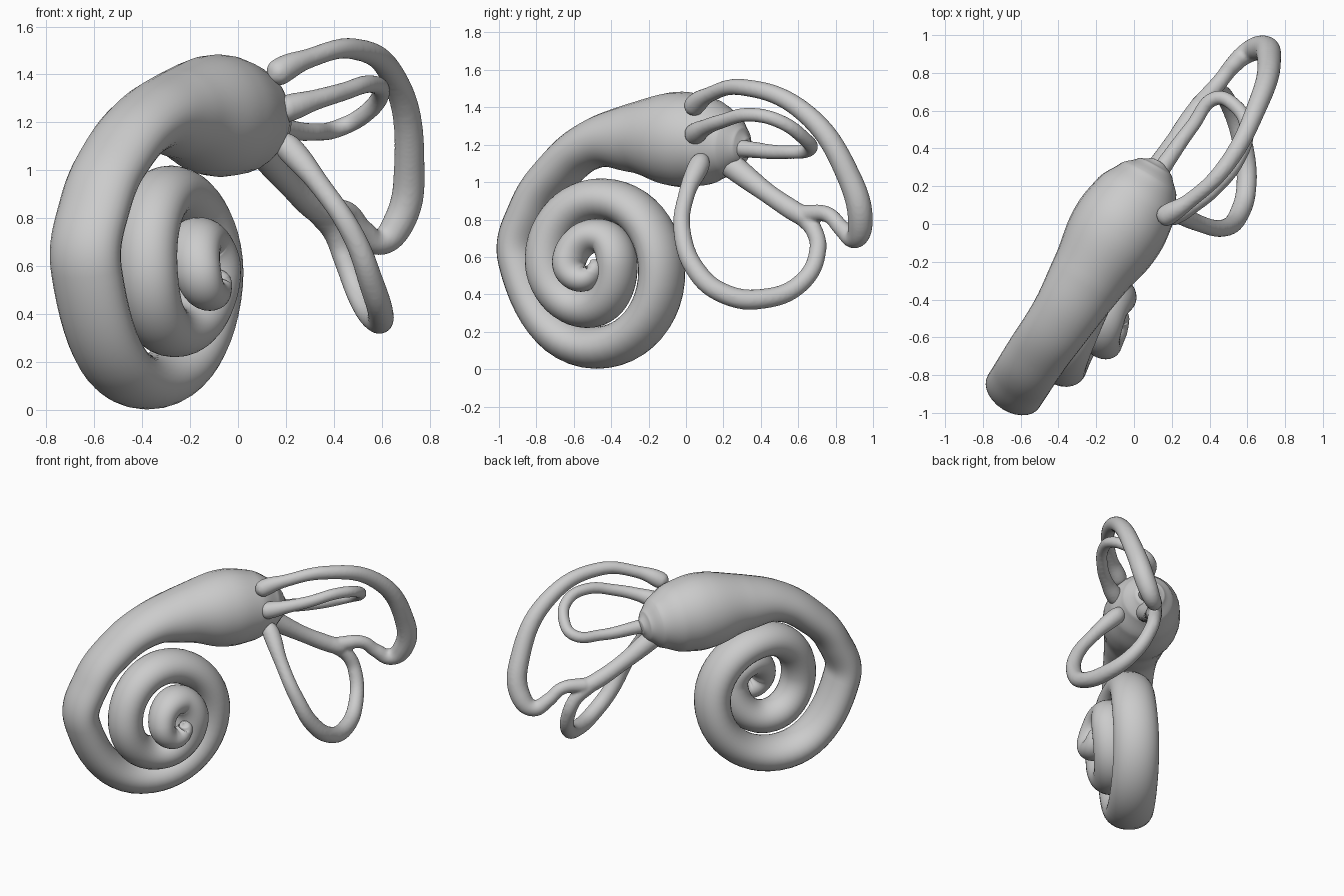
import bpy, bmesh, math
from mathutils import Vector
from mathutils.geometry import interpolate_bezier

if "Cube" in bpy.data.objects:
    bpy.data.objects.remove(bpy.data.objects["Cube"])

AXIS = Vector((.85, -.53, 0)).normalized()   # axis the cochlea coils around


def select(obs):
    bpy.ops.object.select_all(action='DESELECT')
    for o in obs:
        o.select_set(True)
    bpy.context.view_layer.objects.active = obs[0]


def auto_tangents(p):
    """Unit tangent at each path point."""
    out = []
    for i in range(len(p)):
        a = (p[i] - p[max(i - 1, 0)]).normalized()
        b = (p[min(i + 1, len(p) - 1)] - p[i]).normalized()
        out.append((a + b).normalized())
    return out


def hermite(v, i, t):
    """Smooth value of list v between entries i and i+1."""
    m0 = (v[i + 1] - v[max(i - 1, 0)]) / 2
    m1 = (v[min(i + 2, len(v) - 1)] - v[i]) / 2
    return ((2*t**3 - 3*t*t + 1) * v[i] + (t**3 - 2*t*t + t) * m0
            + (3*t*t - 2*t**3) * v[i + 1] + (t**3 - t*t) * m1)


def oval_tube(name, pts, steps=12, sides=28):
    """Sweep of oval sections: (x, y, z, half size in coil plane, half size along AXIS)."""
    pos = [Vector(q[:3]) for q in pts]
    tan = auto_tangents(pos)
    ru, rv = [q[3] for q in pts], [q[4] for q in pts]
    path = []
    for i in range(len(pos) - 1):
        h = (pos[i + 1] - pos[i]).length / 2.56
        seg = interpolate_bezier(pos[i], pos[i] + tan[i] * h,
                                 pos[i + 1] - tan[i + 1] * h, pos[i + 1], steps + 1)
        last = i == len(pos) - 2
        for k, c in enumerate(seg if last else seg[:-1]):
            path.append((c, hermite(ru, i, k / steps), hermite(rv, i, k / steps)))
    dirs = auto_tangents([q[0] for q in path])
    bm = bmesh.new()
    rings = []
    for (c, a, b), t in zip(path, dirs):
        v = (AXIS - t * AXIS.dot(t)).normalized()
        u = t.cross(v)
        a, b = max(a, .004), max(b, .004)
        rings.append([bm.verts.new(c + u * a * math.cos(w) + v * b * math.sin(w))
                      for w in (2 * math.pi * j / sides for j in range(sides))])
    for r, s in zip(rings, rings[1:]):
        for j in range(sides):
            n = (j + 1) % sides
            bm.faces.new((r[j], r[n], s[n], s[j]))
    bm.faces.new(rings[0])
    bm.faces.new(rings[-1])
    return finish(name, bm)


def finish(name, bm, ob=None):
    bmesh.ops.remove_doubles(bm, verts=bm.verts, dist=0.0003)
    bmesh.ops.recalc_face_normals(bm, faces=bm.faces)
    for f in bm.faces:
        f.smooth = True
    if ob is None:
        ob = bpy.data.objects.new(name, bpy.data.meshes.new(name))
        bpy.context.collection.objects.link(ob)
    bm.to_mesh(ob.data)
    bm.free()
    return ob


def tube(name, pts):
    """Round tube through (x, y, z, radius) points, made from a bezier curve."""
    cu = bpy.data.curves.new(name, 'CURVE')
    cu.dimensions = '3D'
    cu.bevel_depth = 1.0
    cu.bevel_resolution = 6
    cu.resolution_u = 10
    cu.use_fill_caps = True
    sp = cu.splines.new('BEZIER')
    sp.radius_interpolation = 'CARDINAL'
    sp.bezier_points.add(len(pts) - 1)
    for bp, (x, y, z, r) in zip(sp.bezier_points, pts):
        bp.co = (x, y, z)
        bp.radius = r
        bp.handle_left_type = bp.handle_right_type = 'AUTO'
    ob = bpy.data.objects.new(name, cu)
    bpy.context.collection.objects.link(ob)
    select([ob])
    bpy.ops.object.convert(target='MESH')
    ob = bpy.context.view_layer.objects.active
    bm = bmesh.new()
    bm.from_mesh(ob.data)
    return finish(name, bm, ob)


# Vestibule running through a narrow neck into the coiled cochlea
oval_tube("vestibule_and_cochlea", [
    (.133, .332, 1.19, .006, .006), (.13, .327, 1.191, .045, .045),
    (.115, .3, 1.193, .1, .1), (.08, .24, 1.2, .168, .168),
    (.01, .125, 1.215, .232, .232), (-.1, -.05, 1.23, .253, .253),
    (-.25, -.29, 1.235, .185, .205), (-.38, -.5, 1.2, .13, .175),
    (-.505, -.68, 1.06, .115, .165), (-.595, -.82, .86, .11, .162),
    (-.632, -.878, .58, .112, .16), (-.38, -.48, .115, .113, .155),   # first turn
    (-.12, -.13, .53, .115, .15), (-.28, -.45, .91, .11, .14),
    (-.378, -.745, .6, .112, .13), (-.265, -.53, .328, .108, .13),    # second turn
    (-.107, -.37, .56, .105, .125), (-.16, -.465, .712, .092, .12),
    (-.17, -.625, .58, .085, .105), (-.12, -.565, .485, .072, .085),  # apex
    (-.08, -.49, .53, .05, .06), (-.078, -.495, .565, .035, .04),
    (-.078, -.505, .585, .006, .006),
])

# Superior canal, ending at the shared limb
superior = tube("superior_canal", [
    (.13, .02, 1.375, .01), (.15, .03, 1.39, .045), (.18, .05, 1.415, .057),
    (.29, .12, 1.465, .042), (.48, .3, 1.507, .045), (.655, .63, 1.375, .054),
    (.715, .87, 1.03, .064), (.67, .932, .78, .067), (.59, .9, .7, .055),
    (.52, .835, .75, .046), (.46, .76, .825, .043), (.36, .64, .83, .05),
])

# Posterior canal, ending at the shared limb
posterior = tube("posterior_canal", [
    (.15, .09, 1.14, .01), (.18, .085, 1.125, .04), (.215, .07, 1.09, .057),
    (.34, .005, .94, .045), (.48, -.02, .73, .047), (.56, .06, .52, .053),
    (.595, .2, .405, .054), (.58, .4, .375, .054), (.51, .62, .465, .049),
    (.44, .705, .64, .046), (.4, .685, .74, .046), (.34, .62, .82, .05),
])

# Common limb of the two canals
limb = tube("common_limb", [
    (.06, .18, 1.14, .07), (.12, .28, 1.06, .066), (.215, .43, .945, .054),
    (.31, .57, .85, .055), (.37, .645, .805, .05), (.4, .68, .77, .02),
])

# Lateral canal
lateral = tube("lateral_canal", [
    (.15, .03, 1.24, .01), (.18, .04, 1.25, .05), (.22, .055, 1.262, .057),
    (.31, .1, 1.29, .045), (.43, .19, 1.325, .039), (.55, .34, 1.36, .038),
    (.597, .5, 1.325, .038), (.53, .63, 1.235, .038), (.43, .665, 1.18, .038),
    (.31, .52, 1.16, .038), (.18, .34, 1.175, .045), (.1, .22, 1.19, .05),
])

# Fuse the canals so their junctions flow together
select([superior, posterior, limb, lateral])
bpy.ops.object.join()
canals = bpy.context.view_layer.objects.active
canals.name = "semicircular_canals"
rm = canals.modifiers.new("fuse", 'REMESH')
rm.mode = 'VOXEL'
rm.voxel_size = 0.01
rm.use_smooth_shade = True
sm = canals.modifiers.new("soften", 'SMOOTH')
sm.factor = 0.5
sm.iterations = 6
